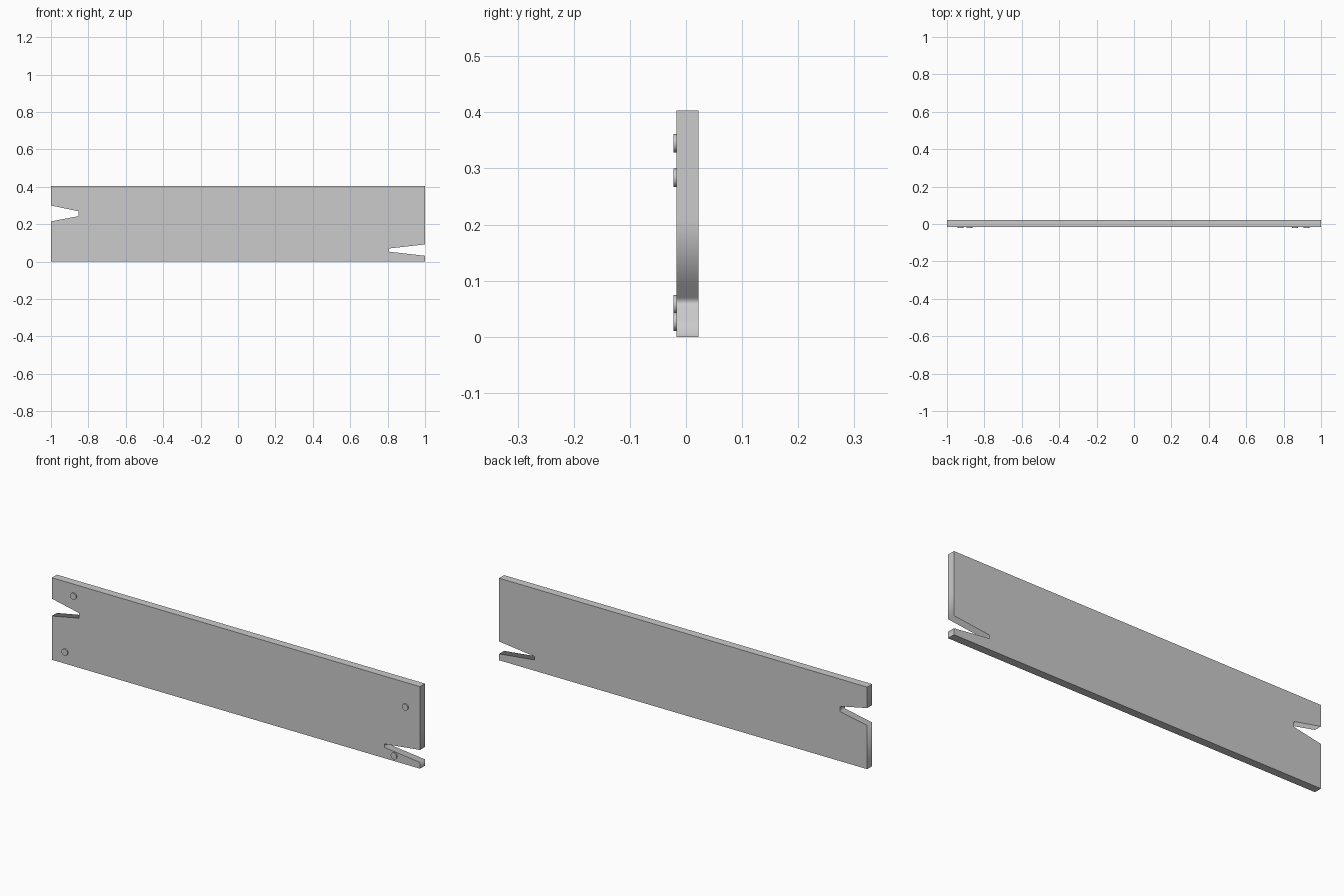
import bpy, bmesh
from math import radians
from mathutils import Matrix, Vector

if "Cube" in bpy.data.objects:
    bpy.data.objects.remove(bpy.data.objects["Cube"])

FRONT, BACK, NAIL_FRONT = -0.0165, 0.0225, -0.0225


def finish(bm, name, angle):
    bmesh.ops.recalc_face_normals(bm, faces=bm.faces[:])
    mesh = bpy.data.meshes.new(name)
    bm.to_mesh(mesh)
    bm.free()
    obj = bpy.data.objects.new(name, mesh)
    bpy.context.collection.objects.link(obj)
    bpy.ops.object.select_all(action='DESELECT')
    obj.select_set(True)
    bpy.context.view_layer.objects.active = obj
    bpy.ops.object.shade_smooth_by_angle(angle=radians(angle))
    return obj


# Plank: front outline with a blunt split at each end, extruded to thickness
outline = [
    (-1, 0), (1, 0),
    (1, 0.031), (0.807, 0.053), (0.807, 0.07), (1, 0.092), (1, 0.21),
    (1, 0.403), (-1, 0.403),
    (-1, 0.3), (-0.853, 0.269), (-0.853, 0.243), (-1, 0.215),
]
bm = bmesh.new()
face = bm.faces.new([bm.verts.new((x, FRONT, z)) for x, z in outline])
ext = bmesh.ops.extrude_face_region(bm, geom=[face], use_keep_orig=True)
new_verts = [g for g in ext["geom"] if isinstance(g, bmesh.types.BMVert)]
bmesh.ops.translate(bm, verts=new_verts, vec=Vector((0, BACK - FRONT, 0)))
finish(bm, "plank", 86)

# Nail heads: short discs standing proud of the front face
nails = [(-0.88, 0.345), (-0.927, 0.058), (0.922, 0.283), (0.861, 0.027)]
for i, (x, z) in enumerate(nails, 1):
    back = FRONT + 0.002
    bm = bmesh.new()
    place = Matrix.Translation((x, (NAIL_FRONT + back) / 2, z)) @ Matrix.Rotation(radians(90), 4, 'X')
    bmesh.ops.create_cone(bm, cap_ends=True, segments=12, radius1=0.0165,
                          radius2=0.0165, depth=back - NAIL_FRONT, matrix=place)
    finish(bm, f"nail_head_{i}", 40)
